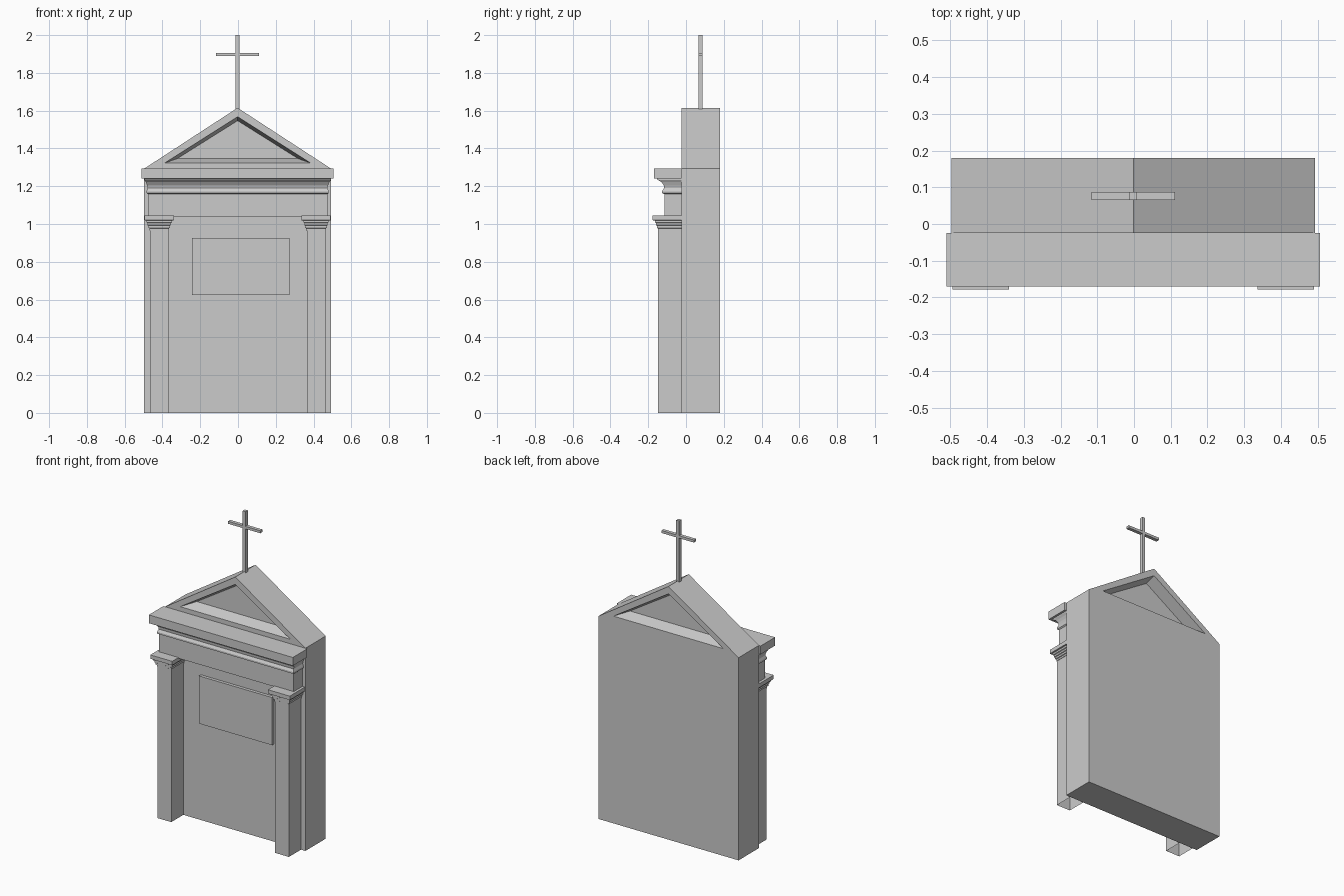
import bpy
import bmesh

if "Cube" in bpy.data.objects:
    bpy.data.objects.remove(bpy.data.objects["Cube"])

stone = bpy.data.materials.new("pale_grey_stone")
stone.use_nodes = True
GREY = (0.6, 0.6, 0.6, 1)
stone.diffuse_color = GREY
stone.node_tree.nodes["Principled BSDF"].inputs["Base Color"].default_value = GREY

CX = -0.002                    # shared centre line
FRONT, BACK = -0.025, 0.18     # wall faces


def loft(name, rings, cap_start=True):
    """Skin a list of equal-length point rings and cap the ends."""
    bm = bmesh.new()
    loops = [[bm.verts.new(p) for p in ring] for ring in rings]
    n = len(loops[0])
    for a, b in zip(loops, loops[1:]):
        for i in range(n):
            j = (i + 1) % n
            bm.faces.new((a[i], a[j], b[j], b[i]))
    if cap_start:
        bm.faces.new(loops[0][::-1])
    bm.faces.new(loops[-1])
    bmesh.ops.recalc_face_normals(bm, faces=bm.faces)
    mesh = bpy.data.meshes.new(name)
    bm.to_mesh(mesh)
    bm.free()
    mesh.materials.append(stone)
    obj = bpy.data.objects.new(name, mesh)
    bpy.context.collection.objects.link(obj)
    return obj


def rect(cx, half, y0, y1, z):
    return [(cx - half, y0, z), (cx + half, y0, z), (cx + half, y1, z), (cx - half, y1, z)]


def box(name, cx, half, y0, y1, z0, z1, cap_start=True):
    return loft(name, [rect(cx, half, y0, y1, z) for z in (z0, z1)], cap_start)


def moulding(name, cx, profile):
    """Stack of rectangles against the wall; profile rows are half width, front y, z."""
    return loft(name, [rect(cx, h, y, FRONT, z) for h, y, z in profile])


def triangle(half, base, apex, y):
    return [(CX - half, y, base), (CX + half, y, base), (CX, y, apex)]


# Gabled wall
def gable(y):
    h = 0.495
    return [(CX - h, y, 0), (CX + h, y, 0), (CX + h, y, 1.293), (CX, y, 1.615), (CX - h, y, 1.293)]


wall = loft("gabled_wall", [gable(FRONT), gable(BACK)])

# Tapered triangular recesses in both gable faces
for side, face, inward in (("front", FRONT, 1), ("back", BACK, -1)):
    cutter = loft(side + "_recess_cutter", [
        triangle(0.388, 1.322, 1.568, face - inward * 0.02),
        triangle(0.388, 1.322, 1.568, face),
        triangle(0.32, 1.346, 1.547, face + inward * 0.07)])
    cutter.hide_render = True
    mod = wall.modifiers.new(side + "_recess", 'BOOLEAN')
    mod.operation = 'DIFFERENCE'
    mod.solver = 'EXACT'
    mod.object = cutter
    bpy.context.view_layer.objects.active = wall
    bpy.ops.object.modifier_apply(modifier=mod.name)
    bpy.data.objects.remove(cutter)

# Frieze, bead, cove and cornice
moulding("entablature", CX, [
    (0.475, -0.114, 1.04), (0.475, -0.114, 1.158), (0.482, -0.126, 1.164),
    (0.482, -0.126, 1.175), (0.476, -0.116, 1.19), (0.479, -0.118, 1.205),
    (0.486, -0.13, 1.222), (0.494, -0.15, 1.234), (0.494, -0.155, 1.24),
    (0.508, -0.17, 1.24), (0.508, -0.17, 1.293)])

# Pilasters with stepped capitals
for side, s in (("right", -1), ("left", 1)):
    cx = CX + s * 0.415
    box(side + "_pilaster", cx, 0.049, -0.147, FRONT, 0, 0.968, cap_start=False)
    steps = []
    for i in range(4):
        half, y, z = 0.052 + i * 0.005, -0.149 - i * 0.005, 0.966 + i * 0.014
        steps += [(half, y, z), (half, y, z + 0.011)]
    steps += [(0.077, -0.178, 1.02), (0.077, -0.178, 1.045)]
    moulding(side + "_capital", cx, steps)

# Plaque on the wall
box("plaque", 0.014, 0.258, FRONT - 0.02, FRONT, 0.623, 0.927)

# Roof cross
box("cross_upright", CX, 0.01, 0.065, 0.087, 1.59, 2.0)
box("cross_arm", CX, 0.114, 0.065, 0.087, 1.89, 1.906)
